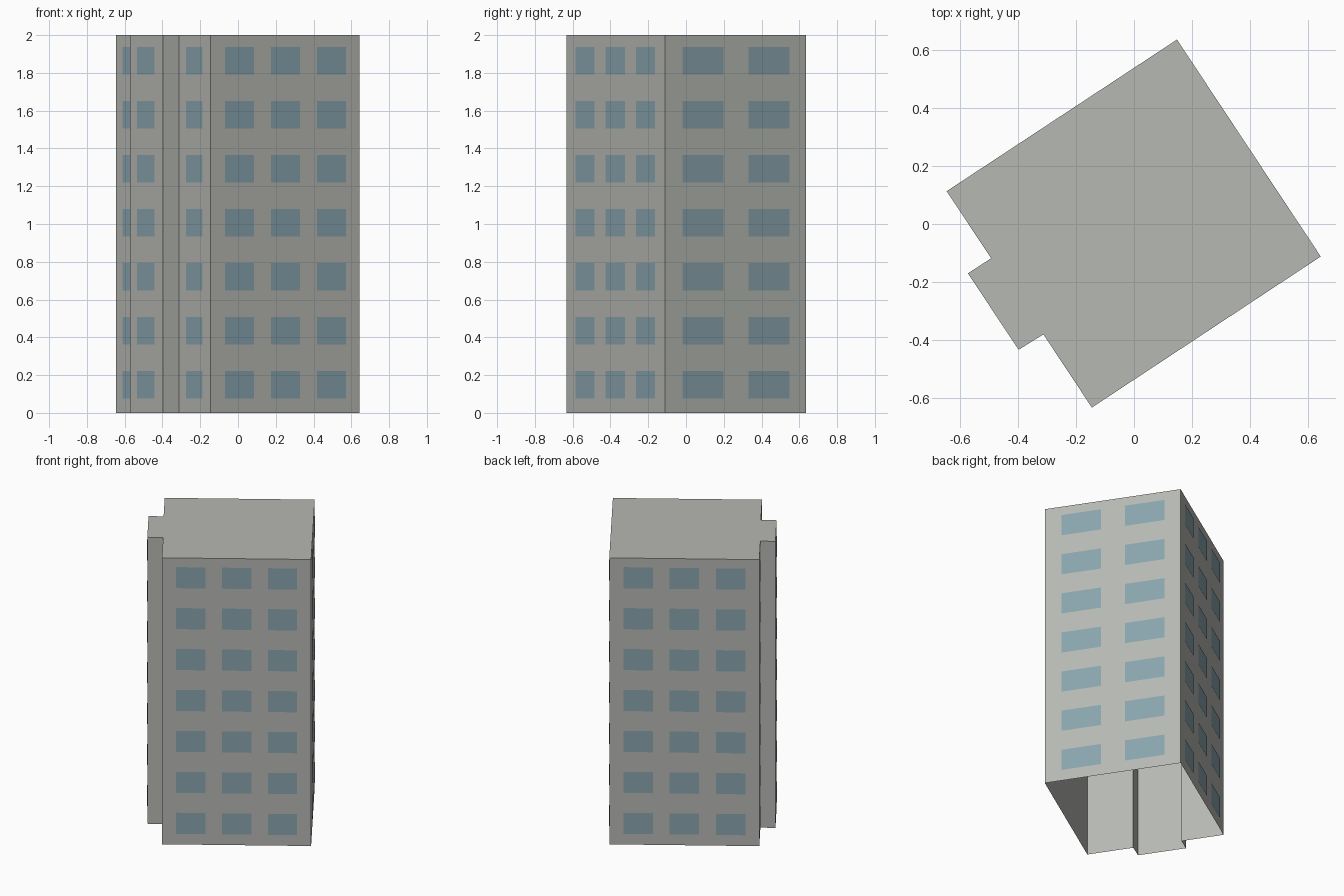
import bpy, bmesh
from mathutils import Vector

cube = bpy.data.objects.get("Cube")
if cube:
    bpy.data.objects.remove(cube, do_unlink=True)


def material(name, rgb):
    m = bpy.data.materials.new(name)
    m.use_nodes = True
    m.diffuse_color = (*rgb, 1)
    m.node_tree.nodes["Principled BSDF"].inputs["Base Color"].default_value = (*rgb, 1)
    return m


def make_object(name, bm, mat):
    mesh = bpy.data.meshes.new(name)
    bm.to_mesh(mesh)
    bm.free()
    mesh.materials.append(mat)
    obj = bpy.data.objects.new(name, mesh)
    bpy.context.collection.objects.link(obj)
    return obj


concrete = material("warm grey concrete", (0.47, 0.48, 0.45))
glass = material("blue grey glass", (0.25, 0.37, 0.42))

HEIGHT, FLOORS = 2.0, 7
STOREY = HEIGHT / FLOORS
SILL, HEAD = 0.076, 0.223

# Floor plan, counter-clockwise, with the projecting bay on the left side
plan = [Vector(p) for p in (
    (-0.145, -0.632), (0.643, -0.112), (0.148, 0.635), (-0.645, 0.113),
    (-0.492, -0.118), (-0.572, -0.170), (-0.397, -0.433), (-0.312, -0.380))]

# Shell: walls and roof, open underneath
bm = bmesh.new()
low = [bm.verts.new((p.x, p.y, 0)) for p in plan]
high = [bm.verts.new((p.x, p.y, HEIGHT)) for p in plan]
for i in range(len(plan)):
    j = (i + 1) % len(plan)
    bm.faces.new((low[i], low[j], high[j], high[i]))
bm.faces.new(high)
make_object("building_shell", bm, concrete)

# Window spans along each wall, as fractions of its length
three = [(0.094, 0.291), (0.403, 0.599), (0.711, 0.907)]
two = [(0.124, 0.415), (0.592, 0.883)]
one = [(0.23, 0.75)]
walls = {"front": (0, three), "right": (1, two), "back": (2, three),
         "side_rear": (3, one), "bay": (5, one), "side_front": (7, one)}

# Window panes: flat plates just proud of each wall
for name, (i, spans) in walls.items():
    a, b = plan[i], plan[(i + 1) % len(plan)]
    along = (b - a).normalized()
    out = Vector((along.y, -along.x)) * 0.003
    bm = bmesh.new()
    for floor in range(FLOORS):
        z0, z1 = floor * STOREY + SILL, floor * STOREY + HEAD
        for s, t in spans:
            p, q = a.lerp(b, s) + out, a.lerp(b, t) + out
            bm.faces.new([bm.verts.new(c) for c in (
                (*p, z0), (*q, z0), (*q, z1), (*p, z1))])
    make_object(name + "_windows", bm, glass)
